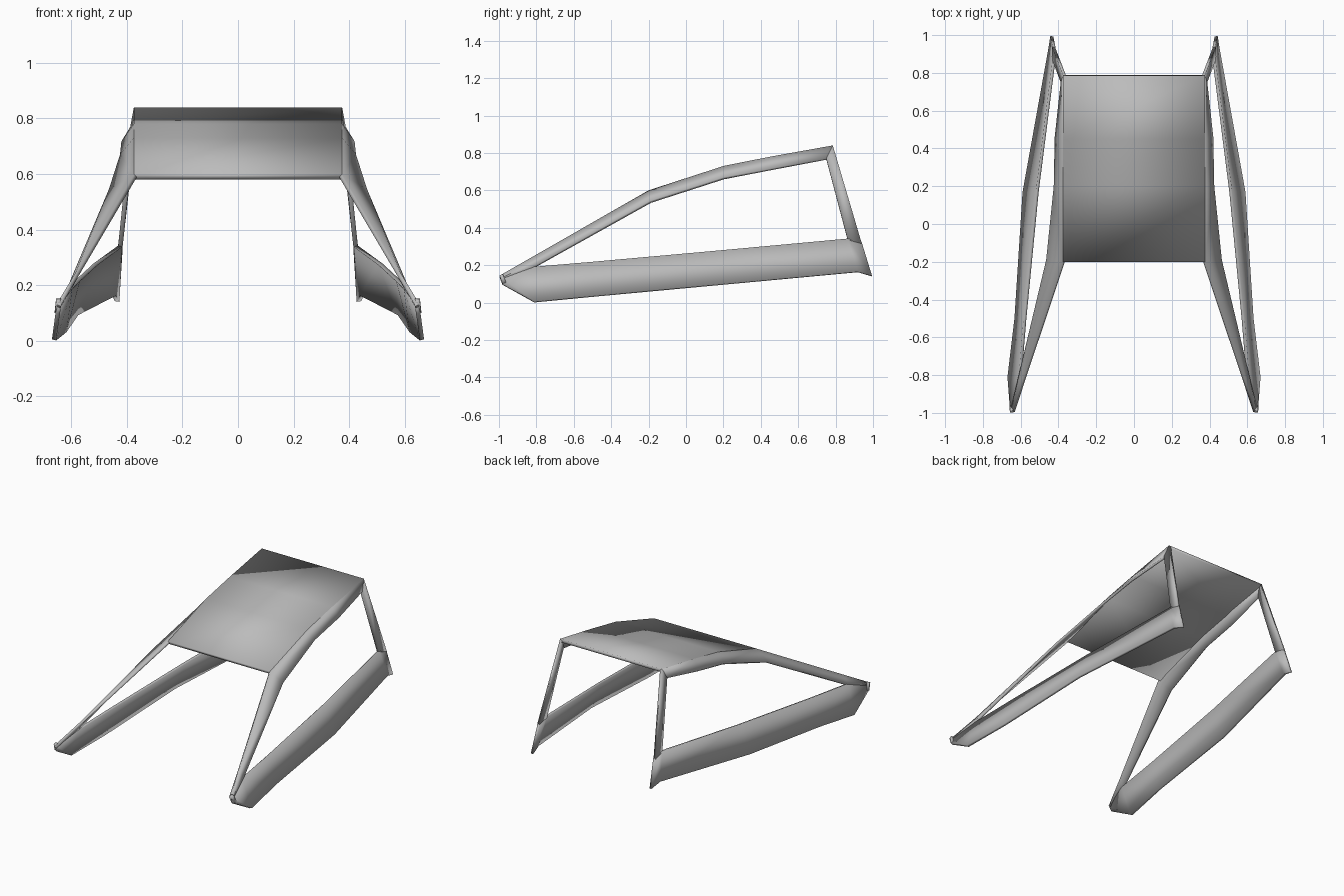
import bpy
import bmesh

cube = bpy.data.objects.get("Cube")
if cube:
    bpy.data.objects.remove(cube, do_unlink=True)

# Single painted-metal grey
grey = bpy.data.materials.new("plain grey")
grey.use_nodes = True
colour = (0.5, 0.5, 0.5, 1)
grey.diffuse_color = colour
grey.node_tree.nodes["Principled BSDF"].inputs["Base Color"].default_value = colour


def strip(name, edge_a, edge_b, thick, outward, mirror=True):
    """Sheet of quads between two matching edge lines, thickened inwards."""
    bm = bmesh.new()
    a = [bm.verts.new(p) for p in edge_a]
    b = [bm.verts.new(p) for p in edge_b]
    for i in range(len(a) - 1):
        bm.faces.new((a[i], a[i + 1], b[i + 1], b[i]))
    bm.normal_update()
    if sum(f.normal[outward] * f.calc_area() for f in bm.faces) < 0:
        bmesh.ops.reverse_faces(bm, faces=bm.faces[:])
    mesh = bpy.data.meshes.new(name)
    bm.to_mesh(mesh)
    bm.free()
    mesh.materials.append(grey)
    obj = bpy.data.objects.new(name, mesh)
    bpy.context.collection.objects.link(obj)
    solid = obj.modifiers.new("thickness", 'SOLIDIFY')
    solid.thickness = thick
    solid.offset = -1
    if mirror:
        obj.modifiers.new("both sides", 'MIRROR')
    bpy.ops.object.select_all(action='DESELECT')
    obj.select_set(True)
    bpy.context.view_layer.objects.active = obj
    bpy.ops.object.shade_smooth_by_angle(angle=0.5)
    return obj


# Roof sheet, bent along its length
half = 0.375
roof_line = [(-0.2, 0.60), (0.2, 0.73), (0.45, 0.78), (0.785, 0.84)]
strip("roof", [(-half, y, z) for y, z in roof_line],
      [(half, y, z) for y, z in roof_line], 0.02, 2, mirror=False)

# Front struts and side rails running along the roof edge
rail_top = [(0.645, -0.995, 0.145), (0.585, -0.82, 0.245)]
rail_top += [(half, y, z) for y, z in roof_line]
rail_low = [(0.655, -0.99, 0.125), (0.615, -0.82, 0.19), (0.465, -0.19, 0.545),
            (0.425, 0.2, 0.67), (0.42, 0.46, 0.717), (0.388, 0.75, 0.77)]
strip("side_rails", rail_top, rail_low, 0.016, 0)

# Rear pillars
strip("rear_pillars", [(half, 0.785, 0.84), (0.435, 0.94, 0.315)],
      [(0.388, 0.75, 0.77), (0.432, 0.865, 0.335)], 0.016, 0)

# Lower side panels, leaning outwards and tapering to the front tip
panel_top = [(0.65, -0.995, 0.14), (0.612, -0.83, 0.19), (0.585, -0.5, 0.218),
             (0.52, 0.17, 0.278), (0.432, 0.865, 0.342), (0.432, 0.94, 0.32)]
panel_low = [(0.657, -0.98, 0.10), (0.67, -0.81, 0.005), (0.633, -0.5, 0.035),
             (0.59, 0.17, 0.097), (0.455, 0.92, 0.165), (0.443, 0.995, 0.142)]
strip("lower_side_panels", panel_top, panel_low, 0.016, 0)

# Small caps closing the front tips
strip("front_tip_caps", [(0.637, -0.998, 0.145), (0.645, -0.98, 0.10)],
      [(0.655, -0.998, 0.145), (0.66, -0.98, 0.10)], 0.02, 1)
bpy.data.objects["front_tip_caps"].modifiers["thickness"].offset = 1
